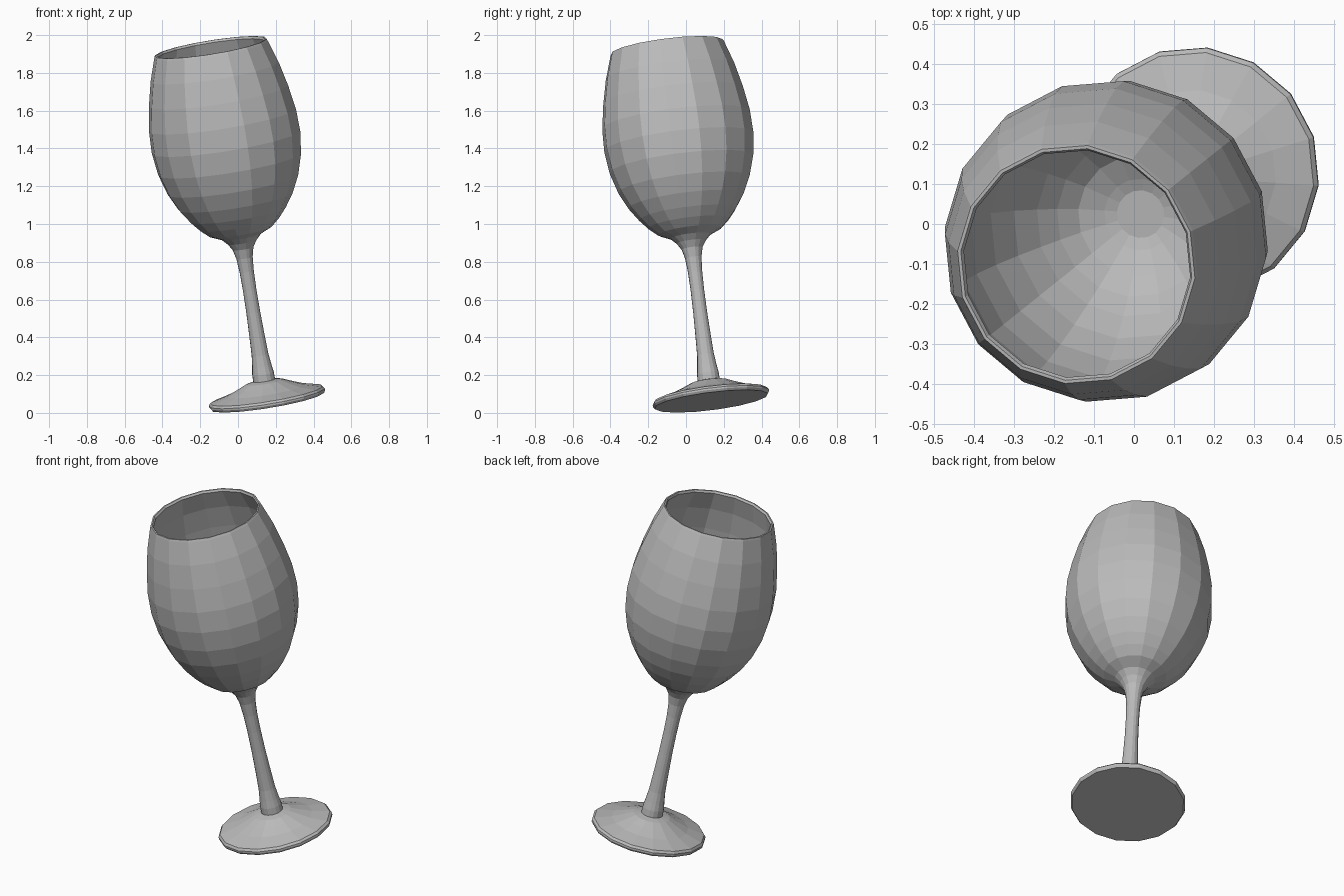
import bpy
import bmesh
from math import cos, sin, pi, radians
from mathutils import Matrix, Vector

cube = bpy.data.objects.get("Cube")
if cube:
    bpy.data.objects.remove(cube)

SIDES = 16
PHASE = radians(-6)

# The whole goblet leans along one axis
base_point = Vector((0.156, 0.134, 0.062))
axis = Vector((-0.30, -0.235, 1.874))
lean = Vector((0, 0, 1)).rotation_difference(axis)
placement = Matrix.Translation(base_point) @ lean.to_matrix().to_4x4()

grey = bpy.data.materials.new("glass_grey")
grey.use_nodes = True
colour = (0.5, 0.5, 0.5, 1)
grey.diffuse_color = colour
grey.node_tree.nodes["Principled BSDF"].inputs["Base Color"].default_value = colour


def lathe(name, profile, cap_start=False, cap_end=False):
    """Turn (radius, height) points around the leaning axis."""
    bm = bmesh.new()
    rings = []
    for r, h in profile:
        angles = [PHASE + 2 * pi * i / SIDES for i in range(SIDES)]
        rings.append([bm.verts.new((r * cos(a), r * sin(a), h)) for a in angles])
    for low, high in zip(rings, rings[1:]):
        for i in range(SIDES):
            j = (i + 1) % SIDES
            bm.faces.new((low[i], low[j], high[j], high[i]))
    if cap_start:
        bm.faces.new(rings[0][::-1])
    if cap_end:
        bm.faces.new(rings[-1])
    mesh = bpy.data.meshes.new(name)
    bm.to_mesh(mesh)
    bm.free()
    mesh.materials.append(grey)
    obj = bpy.data.objects.new(name, mesh)
    obj.matrix_world = placement
    bpy.context.collection.objects.link(obj)
    return obj


# Round foot with a thin rounded edge and a gentle rise to the stem
lathe("foot", [(0.304, 0), (0.312, 0.012), (0.312, 0.022), (0.302, 0.034),
               (0.21, 0.058), (0.15, 0.082), (0.10, 0.104), (0.059, 0.112)],
      cap_start=True)

# Slender stem, flared at both ends
lathe("stem", [(0.059, 0.112), (0.058, 0.15), (0.052, 0.19), (0.045, 0.25),
               (0.041, 0.35), (0.037, 0.48), (0.036, 0.60), (0.038, 0.70),
               (0.044, 0.775), (0.056, 0.825), (0.078, 0.86), (0.108, 0.89)])

# Bowl: outer wall up to the rim, then the inner wall back down
outer = [(0.108, 0.89), (0.17, 0.918), (0.217, 0.96), (0.26, 1.01),
         (0.308, 1.08), (0.352, 1.17), (0.385, 1.28), (0.40, 1.40),
         (0.396, 1.52), (0.375, 1.65), (0.345, 1.78), (0.306, 1.90)]
rim = [(0.301, 1.912), (0.293, 1.912)]
inner = [(r - 0.018, h + 0.01) for r, h in outer[:-1]]
inner.append((0.287, 1.90))
lathe("bowl", outer + rim + inner[::-1] + [(0.06, 0.89)], cap_end=True)
